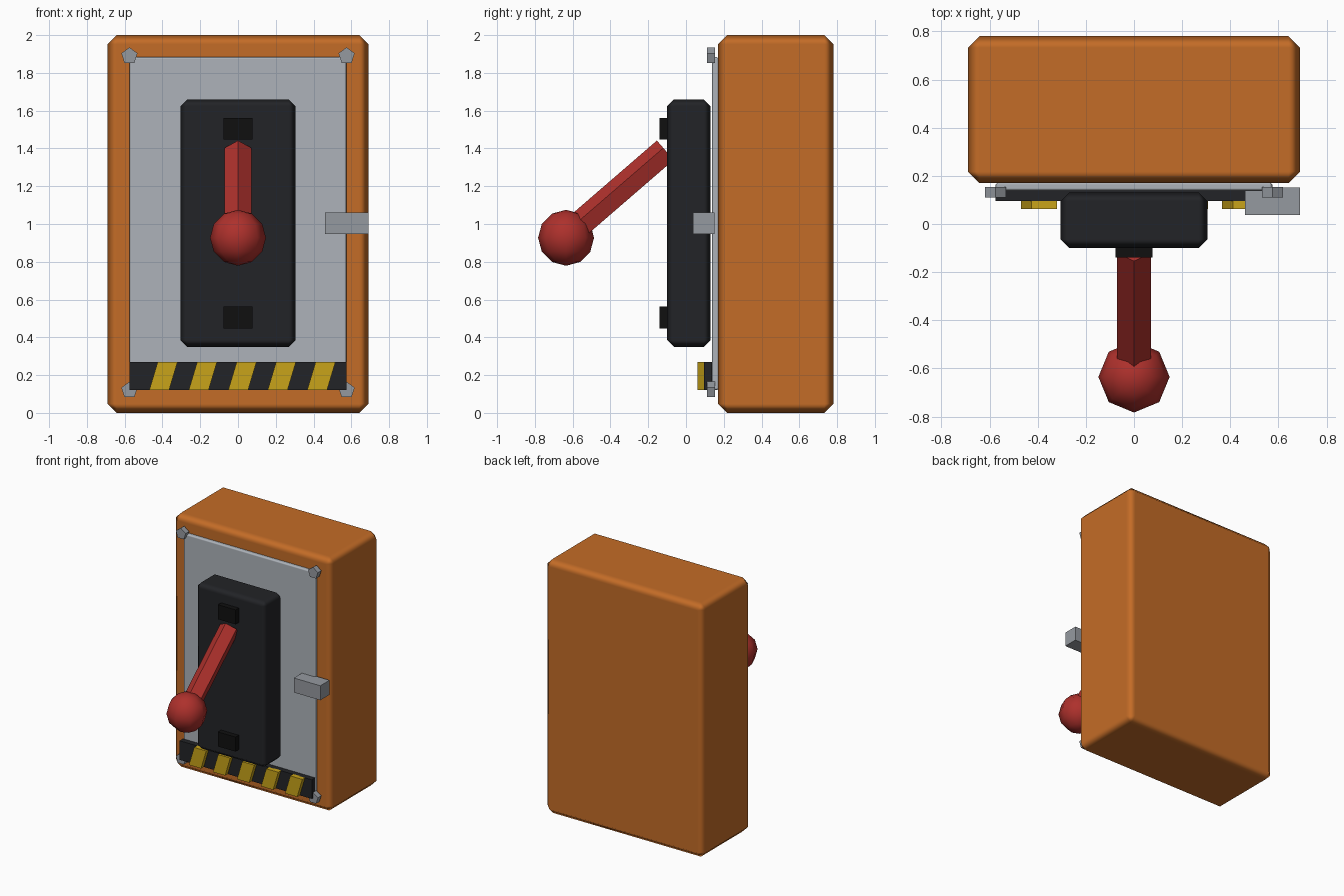
import bpy, bmesh, math
from mathutils import Vector, Matrix

if "Cube" in bpy.data.objects:
    bpy.data.objects.remove(bpy.data.objects["Cube"])


def material(name, rgb):
    m = bpy.data.materials.new(name)
    m.diffuse_color = (*rgb, 1)
    m.use_nodes = True
    m.node_tree.nodes["Principled BSDF"].inputs["Base Color"].default_value = m.diffuse_color
    return m


ORANGE = material("orange", (0.55, 0.15, 0.02))
STEEL = material("light_steel", (0.42, 0.45, 0.49))
GREY = material("steel", (0.30, 0.32, 0.35))
BLACK = material("black", (0.016, 0.017, 0.02))
DARK = material("dark", (0.005, 0.005, 0.005))
RED = material("red", (0.42, 0.03, 0.025))
YELLOW = material("yellow", (0.58, 0.37, 0.01))


def finish(name, bm, mat):
    bmesh.ops.recalc_face_normals(bm, faces=bm.faces)
    me = bpy.data.meshes.new(name)
    bm.to_mesh(me)
    bm.free()
    me.materials.append(mat)
    ob = bpy.data.objects.new(name, me)
    bpy.context.collection.objects.link(ob)
    return ob


def box(name, x, y, z, mat, bevel=0, skew=0):
    """Box from (min, max) ranges; skew shifts the top edge along x."""
    bm = bmesh.new()
    bmesh.ops.create_cube(bm, size=1)
    for v in bm.verts:
        top = v.co.z > 0
        v.co = Vector(r[1] if c > 0 else r[0] for c, r in zip(v.co, (x, y, z)))
        if top:
            v.co.x += skew
    ob = finish(name, bm, mat)
    if bevel:
        # single chamfer, shaded softly while the large faces stay flat
        mod = ob.modifiers.new("chamfer", 'BEVEL')
        mod.width = bevel
        mod.segments = 1
        mod.harden_normals = True
        ob.data.shade_smooth()
    return ob


def rod(name, a, b, radius, up, mat, sides=5):
    """Prism from a to b with one corner pointing along up."""
    a, b = Vector(a), Vector(b)
    d = (b - a).normalized()
    n = (Vector(up) - d * d.dot(Vector(up))).normalized()
    bm = bmesh.new()
    rings = []
    for p in (a, b):
        rings.append([bm.verts.new(p + Matrix.Rotation(math.tau * i / sides, 3, d) @ n * radius)
                      for i in range(sides)])
    for i in range(sides):
        j = (i + 1) % sides
        bm.faces.new((rings[0][i], rings[0][j], rings[1][j], rings[1][i]))
    bm.faces.new(rings[0])
    bm.faces.new(rings[1])
    return finish(name, bm, mat)


# Housing, face plate and switch panel
box("housing", (-0.69, 0.69), (0.17, 0.78), (0, 2), ORANGE, 0.048)
box("face_plate", (-0.575, 0.575), (0.137, 0.175), (0.12, 1.885), STEEL, 0.012)
box("switch_panel", (-0.305, 0.305), (-0.10, 0.13), (0.35, 1.66), BLACK, 0.036)

# Stop blocks above and below the lever
for label, z in (("lower", 0.505), ("upper", 1.505)):
    box(label + "_stop", (-0.077, 0.077), (-0.14, -0.08), (z - 0.057, z + 0.057), DARK)

# Lever and knob
pivot, knob = Vector((0, -0.105, 1.385)), Vector((0, -0.635, 0.927))
rod("lever", pivot, pivot.lerp(knob, 0.9), 0.075, (0, 0, 1), RED)
bm = bmesh.new()
bmesh.ops.create_uvsphere(bm, u_segments=8, v_segments=6, radius=0.148,
                          matrix=Matrix.Translation(knob))
finish("lever_knob", bm, RED).data.shade_smooth()

# Corner screws
for sx in (-0.575, 0.575):
    for z in (0.12, 1.89):
        rod("screw", (sx, 0.11, z), (sx, 0.153, z), 0.045, (0, 0, 1), GREY)

# Side latch
box("latch", (0.46, 0.69), (0.037, 0.152), (0.948, 1.062), GREY)

# Hazard strip with slanted stripes
box("hazard_strip", (-0.575, 0.575), (0.095, 0.138), (0.12, 0.27), BLACK)
for i in range(5):
    x = -0.47 + 0.209 * i
    box("hazard_stripe", (x, x + 0.105), (0.062, 0.10), (0.12, 0.27), YELLOW, skew=0.045)
